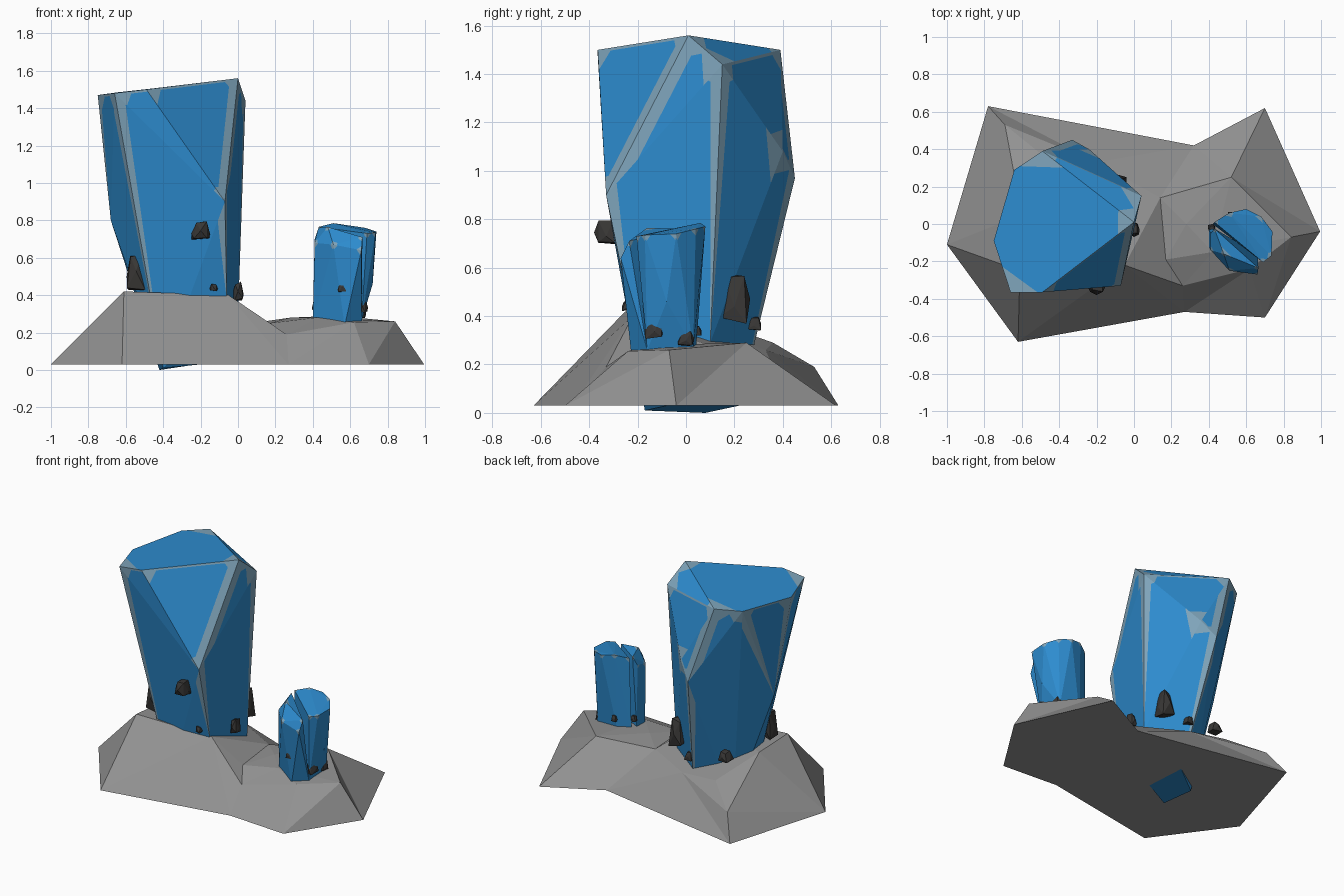
import bpy, bmesh, random
from mathutils import Vector
from mathutils.geometry import delaunay_2d_cdt

if "Cube" in bpy.data.objects:
    bpy.data.objects.remove(bpy.data.objects["Cube"])

random.seed(4)


def material(name, rgb):
    m = bpy.data.materials.new(name)
    m.diffuse_color = (*rgb, 1)
    m.use_nodes = True
    m.node_tree.nodes["Principled BSDF"].inputs["Base Color"].default_value = m.diffuse_color
    return m


BLUE = material("crystal blue", (0.026, 0.26, 0.62))
TRIM = material("worn edge", (0.21, 0.37, 0.49))
ROCK = material("rock grey", (0.29, 0.29, 0.29))
DARK = material("dark stone", (0.04, 0.038, 0.036))


def finish(bm, name, mats):
    bmesh.ops.recalc_face_normals(bm, faces=bm.faces)
    me = bpy.data.meshes.new(name)
    bm.to_mesh(me)
    bm.free()
    for m in mats:
        me.materials.append(m)
    ob = bpy.data.objects.new(name, me)
    bpy.context.collection.objects.link(ob)
    return ob


def hull(points):
    bm = bmesh.new()
    for p in points:
        bm.verts.new(p)
    res = bmesh.ops.convex_hull(bm, input=bm.verts)
    junk = [g for g in res["geom_interior"] if isinstance(g, bmesh.types.BMVert)]
    bmesh.ops.delete(bm, geom=junk, context="VERTS")
    bmesh.ops.dissolve_limit(bm, angle_limit=0.07, verts=bm.verts, edges=bm.edges)
    bmesh.ops.recalc_face_normals(bm, faces=bm.faces)
    return bm


def split(poly, co, no):
    """Cut a convex polygon; return the part in front and the part behind."""
    front, back = [], []
    for i, a in enumerate(poly):
        b = poly[(i + 1) % len(poly)]
        da, db = (a - co).dot(no), (b - co).dot(no)
        if da >= -1e-6:
            front.append(a)
        if da <= 1e-6:
            back.append(a)
        if (da > 1e-6 and db < -1e-6) or (da < -1e-6 and db > 1e-6):
            c = a.lerp(b, da / (da - db))
            front.append(c)
            back.append(c)
    return front, back


def crystal(name, points, width, worn_z, strips=True):
    """Hull with worn corners and tapering worn strips on the steep upper edges."""
    src, out = hull(points), bmesh.new()

    def add(poly, mat):
        if len(poly) > 2:
            out.faces.new([out.verts.new(p) for p in poly]).material_index = mat

    for f in src.faces:
        poly, n = [l.vert.co.copy() for l in f.loops], f.normal
        cap = n.z > 0.75
        cuts = []
        for l in f.loops:
            a, b = l.vert.co, l.link_loop_next.vert.co
            # rounded corner
            if a.z > worn_z and l.calc_angle() < (2.4 if cap else 1.9):
                d = ((b - a).normalized()
                     + (l.link_loop_prev.vert.co - a).normalized()).normalized()
                cuts.append((a + d * width * (1.7 if strips else 1), d))
            # strip along the edge
            run, drop = (b - a).xy.length, abs(a.z - b.z)
            level = drop < 0.15
            if (strips and not cap and l.edge.calc_face_angle(0) > 0.3
                    and (level or run < 0.36)):
                inward = n.cross(b - a).normalized()
                wa, wb = [(0.25 if level else 1) * width * (v.z > worn_z) for v in (a, b)]
                if wa + wb > 0:
                    pa, pb = a + inward * wa, b + inward * wb
                    cuts.append((pa, n.cross(pb - pa).normalized()))
        for co, no in cuts:
            if len(poly) > 2:
                poly, edge = split(poly, co, no)
                add(edge, 1)
        add(poly, 0)
    src.free()
    bmesh.ops.remove_doubles(out, verts=out.verts, dist=1e-4)
    return finish(out, name, [BLUE, TRIM])


# Rock base: outline and hilltop points joined as a faceted height field
outline = [(-1, -.11), (-.62, -.63), (.27, -.47), (.70, -.50), (.995, -.04),
           (.70, .62), (.32, .42), (-.78, .63)]
tops = [(-.61, -.25, .42), (-.05, -.22, .40), (.26, -.33, .19), (.17, -.19, .25),
        (.14, .14, .26), (-.69, .53, .19), (-.48, .36, .29), (-.60, .05, .40),
        (.28, 0, .28), (.42, -.15, .28), (.52, .25, .29), (.84, -.07, .26),
        (.62, -.24, .255), (-.2, .33, .26)]
heights = [(x, y, .03) for x, y in outline] + tops
ridges = [(1, 8), (8, 9), (9, 10), (10, 11), (11, 12), (7, 13), (13, 14), (6, 12),
          (5, 18), (18, 19), (19, 4), (3, 19), (2, 10), (19, 20), (0, 15), (15, 8)]
n = len(outline)
edges = [(i, (i + 1) % n) for i in range(n)] + ridges
res = delaunay_2d_cdt([Vector(p[:2]) for p in heights], edges, [], 1, 1e-5)
bm = bmesh.new()
vs = [bm.verts.new((p.x, p.y, heights[o[0]][2] if o else .2))
      for p, o in zip(res[0], res[3])]
for f in res[2]:
    bm.faces.new([vs[i] for i in f])
rim = {o[0]: v for v, o in zip(vs, res[3]) if o}
bm.faces.new([rim[i] for i in reversed(range(n))])
finish(bm, "rock_base", [ROCK])

# Large crystal
crystal("large_crystal", [
    (-.75, -.09, 1.47), (-.64, .29, 1.485), (-.49, .39, 1.50), (0, .01, 1.56),
    (-.49, -.365, 1.50), (-.66, -.365, 1.48), (.04, .15, 1.44),
    (-.07, -.33, .90), (-.33, .45, .97), (-.24, .40, 1.08), (-.68, 0, .80),
    (0, .10, .29), (-.06, -.22, .37), (-.43, -.22, .37), (-.24, .28, .28),
    (-.42, .08, 0), (-.40, -.17, .01), (-.20, -.08, .03), (-.22, .22, .03)], .05, .85)

# Small crystal: a taller back half and a front half with a sloping top
crystal("small_crystal_back", [
    (.43, .01, .765), (.51, .06, .785), (.60, .08, .77), (.68, .04, .76),
    (.74, -.04, .74), (.735, -.17, .735), (.69, -.205, .73), (.72, -.08, .46),
    (.66, .03, .27), (.50, .04, .25), (.42, 0, .25), (.66, -.16, .26)],
    .02, .6, False)
crystal("small_crystal_front", [
    (.43, -.025, .76), (.48, -.16, .765), (.665, -.235, .71), (.41, -.05, .70),
    (.41, -.14, .68), (.51, -.25, .67), (.66, -.27, .64), (.40, -.03, .26),
    (.40, -.12, .26), (.57, -.225, .235), (.66, -.16, .26)], .02, .6, False)

# Dark stones stuck to the crystals: centre, then half sizes
stones = [
    (-.20, -.33, .745, .05, .05, .05), (-.545, -.13, .53, .05, .06, .10),
    (-.47, -.20, .46, .02, .02, .025), (-.13, -.24, .44, .022, .025, .02),
    (0, -.03, .42, .03, .04, .05), (-.09, .20, .47, .05, .065, .10),
    (-.23, .28, .37, .03, .03, .03), (-.48, .25, .42, .04, .04, .035),
    (.66, -.13, .35, .035, .04, .045), (.655, 0, .31, .03, .035, .035),
    (.555, -.225, .44, .025, .02, .025), (.62, -.17, .28, .02, .015, .012),
    (.52, .045, .34, .02, .02, .02), (.415, -.02, .34, .02, .02, .02)]
for i, (x, y, z, *s) in enumerate(stones):
    # tapered block with chipped corners
    pts = [(x + s[0] * a * random.uniform(.5, .85) * (1 - .2 * c),
            y + s[1] * b * random.uniform(.5, .85) * (1 - .2 * c),
            z + s[2] * c * random.uniform(.7, 1.05))
           for a in (-1, 1) for b in (-1, 1) for c in (-1, 1)]
    pts += [(x + s[0], y, z - s[2] * .3), (x - s[0], y, z - s[2] * .3),
            (x, y + s[1], z), (x, y - s[1], z)]
    finish(hull(pts), f"dark_stone_{i + 1}", [DARK])
